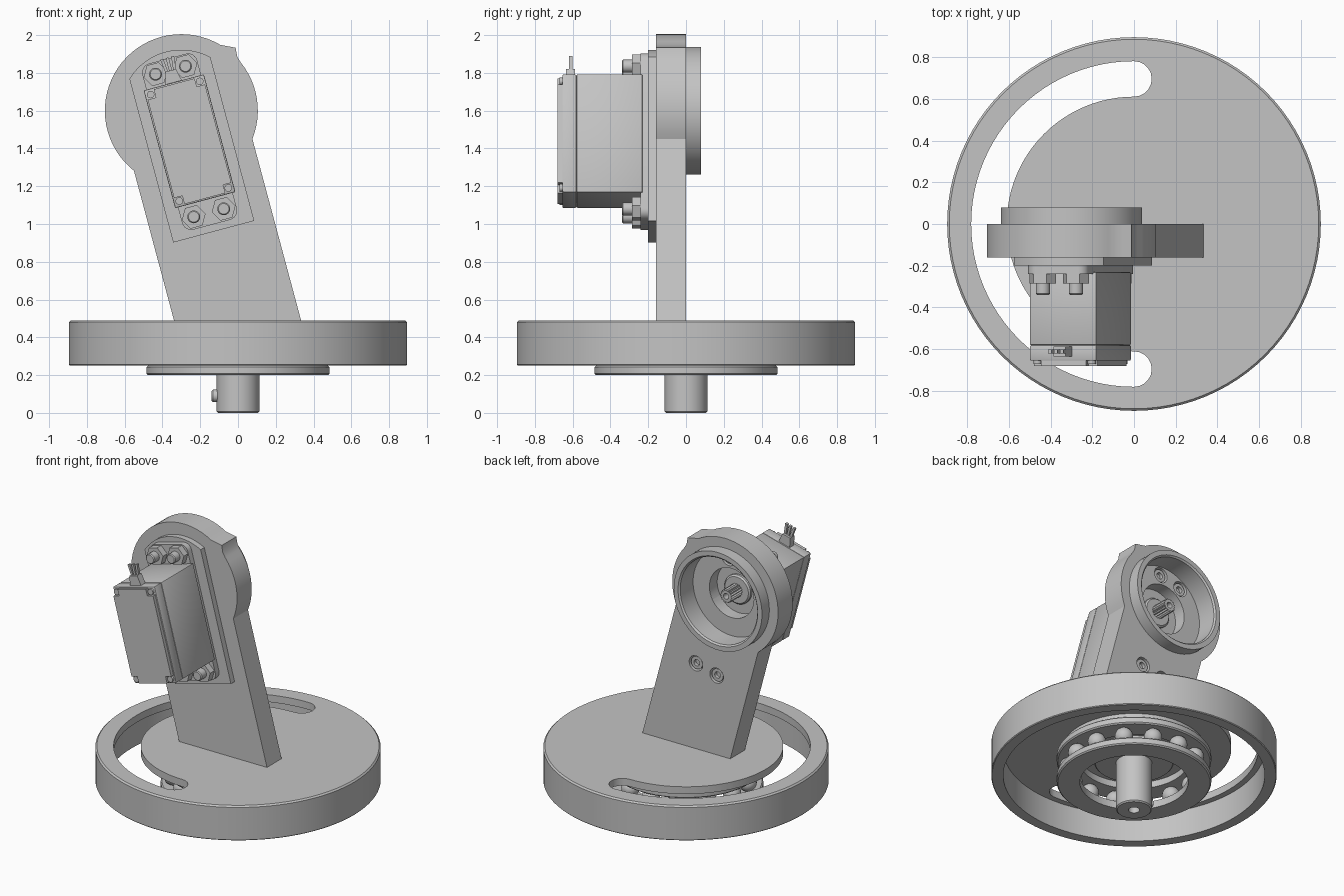
import bpy, bmesh
from math import sin, cos, radians, pi, hypot
from mathutils import Matrix

cube = bpy.data.objects.get("Cube")
if cube:
    bpy.data.objects.remove(cube, do_unlink=True)

grey = bpy.data.materials.new("plain grey")
grey.use_nodes = True
COLOUR = (0.55, 0.55, 0.55, 1)
grey.diffuse_color = COLOUR
grey.node_tree.nodes["Principled BSDF"].inputs["Base Color"].default_value = COLOUR

# Frames: the base is upright; the head leans and maps (across, along, depth)
UP = Matrix.Identity(4)
TO_FACE = Matrix(((1, 0, 0, 0), (0, 0, 1, 0), (0, 1, 0, 0), (0, 0, 0, 1)))
HEAD = Matrix.Translation((-0.3, 0, 1.6)) @ Matrix.Rotation(radians(-15), 4, "Y") @ TO_FACE


def finish(name, bm, frame, bevel=0):
    bmesh.ops.remove_doubles(bm, verts=bm.verts, dist=1e-5)
    bm.transform(frame)
    bmesh.ops.recalc_face_normals(bm, faces=bm.faces)
    if bevel:
        bmesh.ops.bevel(bm, geom=bm.edges[:], offset=bevel, segments=2,
                        profile=0.5, affect="EDGES")
    mesh = bpy.data.meshes.new(name)
    bm.to_mesh(mesh)
    bm.free()
    mesh.materials.append(grey)
    ob = bpy.data.objects.new(name, mesh)
    bpy.context.collection.objects.link(ob)
    smooth(ob)
    return ob


def activate(ob):
    bpy.ops.object.select_all(action="DESELECT")
    ob.select_set(True)
    bpy.context.view_layer.objects.active = ob


def smooth(ob):
    activate(ob)
    bpy.ops.object.shade_smooth_by_angle(angle=radians(30))


def prism(name, outline, low, high, frame=HEAD, bevel=0):
    bm = bmesh.new()
    bottom = [bm.verts.new((a, b, low)) for a, b in outline]
    top = [bm.verts.new((a, b, high)) for a, b in outline]
    bm.faces.new(bottom)
    bm.faces.new(top)
    for i in range(len(outline)):
        j = (i + 1) % len(outline)
        bm.faces.new((bottom[i], bottom[j], top[j], top[i]))
    return finish(name, bm, frame, bevel)


def lathe(name, profile, frame=UP, at=(0, 0, 0), sides=64):
    """Spin a closed (radius, height) profile round the frame's third axis."""
    bm = bmesh.new()
    rings = [[bm.verts.new((r * cos(2 * pi * i / sides), r * sin(2 * pi * i / sides), h))
              for i in range(sides)] for r, h in profile]
    for k, ring in enumerate(rings):
        n = (k + 1) % len(rings)
        if profile[k][0] == 0 and profile[n][0] == 0:
            continue
        for i in range(sides):
            j = (i + 1) % sides
            bm.faces.new((ring[i], ring[j], rings[n][j], rings[n][i]))
    return finish(name, bm, frame @ Matrix.Translation(at))


def disc(name, r, low, high, frame=UP, at=(0, 0, 0), sides=48, chamfer=0):
    pts = [(0, low), (r, low), (r, high), (0, high)]
    if chamfer:
        pts = [(0, low), (r - chamfer, low), (r, low + chamfer),
               (r, high - chamfer), (r - chamfer, high), (0, high)]
    return lathe(name, pts, frame, at, sides)


def washer(name, inner, outer, low, high, frame=UP):
    c = 0.008
    return lathe(name, [(inner, low), (outer - c, low), (outer, low + c), (outer, high - c),
                        (outer - c, high), (inner, high)], frame)


def cut(ob, cutter):
    mod = ob.modifiers.new("cut", "BOOLEAN")
    mod.operation = "DIFFERENCE"
    mod.object = cutter
    activate(ob)
    bpy.ops.object.modifier_apply(modifier=mod.name)
    bpy.data.objects.remove(cutter, do_unlink=True)
    smooth(ob)


def arc(r, start, end, steps, cx=0, cy=0):
    angles = [radians(start + (end - start) * i / steps) for i in range(steps + 1)]
    return [(cx + r * cos(a), cy + r * sin(a)) for a in angles]


def box(u, low, high):
    return [(-u, low), (u, low), (u, high), (-u, high)]


# Turntable: hollow drum with a half-turn slot
drum = lathe("turntable", [(0, 0.44), (0.82, 0.44), (0.82, 0.25), (0.89, 0.25), (0.895, 0.255),
                           (0.895, 0.48), (0.885, 0.49), (0, 0.49)], sides=96)
slot = (arc(0.78, 90, 270, 48) + arc(0.085, -90, 90, 10, 0, -0.695)[1:-1]
        + arc(0.61, 270, 90, 48) + arc(0.085, -90, 90, 10, 0, 0.695)[1:-1])
cut(drum, prism("slot_cutter", slot, 0.3, 0.6, UP))

# Thrust bearing and drive shaft under the turntable
disc("bearing_seat", 0.45, 0.395, 0.445)
washer("upper_race", 0.34, 0.485, 0.35, 0.4)
washer("lower_race", 0.34, 0.485, 0.2, 0.25)
for i in range(14):
    a = 2 * pi * (i + 0.6) / 14
    bpy.ops.mesh.primitive_uv_sphere_add(segments=20, ring_count=12, radius=0.058,
                                         location=(0.41 * cos(a), 0.41 * sin(a), 0.3))
    ball = bpy.context.object
    ball.name = "bearing_ball"
    ball.data.materials.append(grey)
    bpy.ops.object.shade_smooth()
washer("shaft_flange", 0.1, 0.25, 0.34, 0.42)
lathe("drive_shaft", [(0, 0.1), (0.035, 0.1), (0.035, 0), (0.105, 0), (0.113, 0.008),
                      (0.113, 0.44), (0, 0.44)])
disc("set_screw", 0.033, -0.14, -0.1, Matrix.Translation((0, 0, 0.09))
     @ Matrix.Rotation(radians(90), 4, "Y"), sides=24, chamfer=0.008)

# Leaning arm with a round head and a small pointer bump
outline = arc(0.405, -36.7, 216.7, 50)
for i, r in ((13, 0.412), (14, 0.44), (15, 0.42)):
    u, v = outline[i]
    outline[i] = (u * r / hypot(u, v), v * r / hypot(u, v))
arm = prism("arm", outline + [(-0.325, -1.072), (0.325, -1.247)], -0.16, 0)
cut(arm, disc("recess_cutter", 0.295, -0.07, 0.1, HEAD, sides=64))
cut(arm, disc("bore_cutter", 0.17, -0.2, 0.05, HEAD))
BOLTS = [(u, v) for v in (0.222, -0.56) for u in (-0.082, 0.082)]
for u, v in BOLTS:
    face = -0.07 if v > 0 else 0
    cut(arm, disc("counterbore_cutter", 0.052, face - 0.045, face + 0.03, HEAD, (u, v, 0), 32))
lathe("head_ring", [(0.295, 0), (0.338, 0), (0.338, 0.08), (0.305, 0.08), (0.295, 0.07)], HEAD)

# Mounting plate, rounded round the head centre
prism("mounting_plate", [(-0.222, -0.663), (0.222, -0.663)] + arc(0.3225, 46.5, 133.5, 20),
      -0.2, -0.155)

# Motor flange with rounded corners
c = 0.05
flange = []
for cu, cv, start in ((0.1, 0.235, 0), (-0.1, 0.235, 90), (-0.1, -0.575, 180), (0.1, -0.575, 270)):
    flange += arc(c, start, start + 90, 6, cu, cv)
prism("motor_flange", flange, -0.24, -0.195)

# Motor case in two halves, with a front panel notched at the corners
LOW, HIGH, W = -0.49, 0.155, 0.165
prism("motor_case", box(W, LOW, HIGH), -0.58, -0.23, bevel=0.006)
prism("motor_lid", box(W, LOW, HIGH), -0.655, -0.58, bevel=0.006)
n, w, lo, hi = 0.045, W - 0.008, LOW + 0.008, HIGH - 0.008
panel = [(-w + n, lo), (w - n, lo), (w - n, lo + n), (w, lo + n), (w, hi - n), (w - n, hi - n),
         (w - n, hi), (-w + n, hi), (-w + n, hi - n), (-w, hi - n), (-w, lo + n), (-w + n, lo + n)]
prism("front_panel", panel, -0.68, -0.65)
for u in (-w + n / 2, w - n / 2):
    for v in (lo + n / 2, hi - n / 2):
        disc("case_screw", 0.02, -0.67, -0.65, HEAD, (u, v, 0), 16)

# Cable outlet: tapered grommet and three wires
prism("cable_grommet", [(-0.045, 0.15), (0.045, 0.15), (0.03, 0.22), (-0.03, 0.22)], -0.635, -0.587)
for u in (-1, 0, 1):
    prism("cable_wire", [(u * 0.02 - 0.008, 0.2), (u * 0.02 + 0.008, 0.2),
                         (u * 0.03 + 0.008, 0.29), (u * 0.03 - 0.008, 0.29)], -0.62, -0.602)

# Bolts: nut and thread at the front, socket head at the back
for u, v in BOLTS:
    seat = -0.115 if v > 0 else -0.045
    disc("nut", 0.065, -0.285, -0.235, HEAD, (u, v, 0), 6)
    disc("bolt_thread", 0.034, -0.34, -0.15, HEAD, (u, v, 0), 24, 0.006)
    lathe("bolt_head", [(0, seat), (0.043, seat), (0.043, seat + 0.035), (0.022, seat + 0.035),
                        (0.022, seat + 0.012), (0, seat + 0.012)], HEAD, (u, v, 0), 24)

# Output collar and toothed spindle inside the head
disc("output_collar", 0.1, -0.16, -0.125, HEAD, chamfer=0.01)
teeth = [((0.046 if i % 2 else 0.037) * cos(pi * i / 16), (0.046 if i % 2 else 0.037) * sin(pi * i / 16))
         for i in range(32)]
spindle = prism("output_spindle", teeth, -0.15, -0.01)
cut(spindle, disc("spindle_hole_cutter", 0.02, -0.06, 0.05, HEAD, sides=16))
